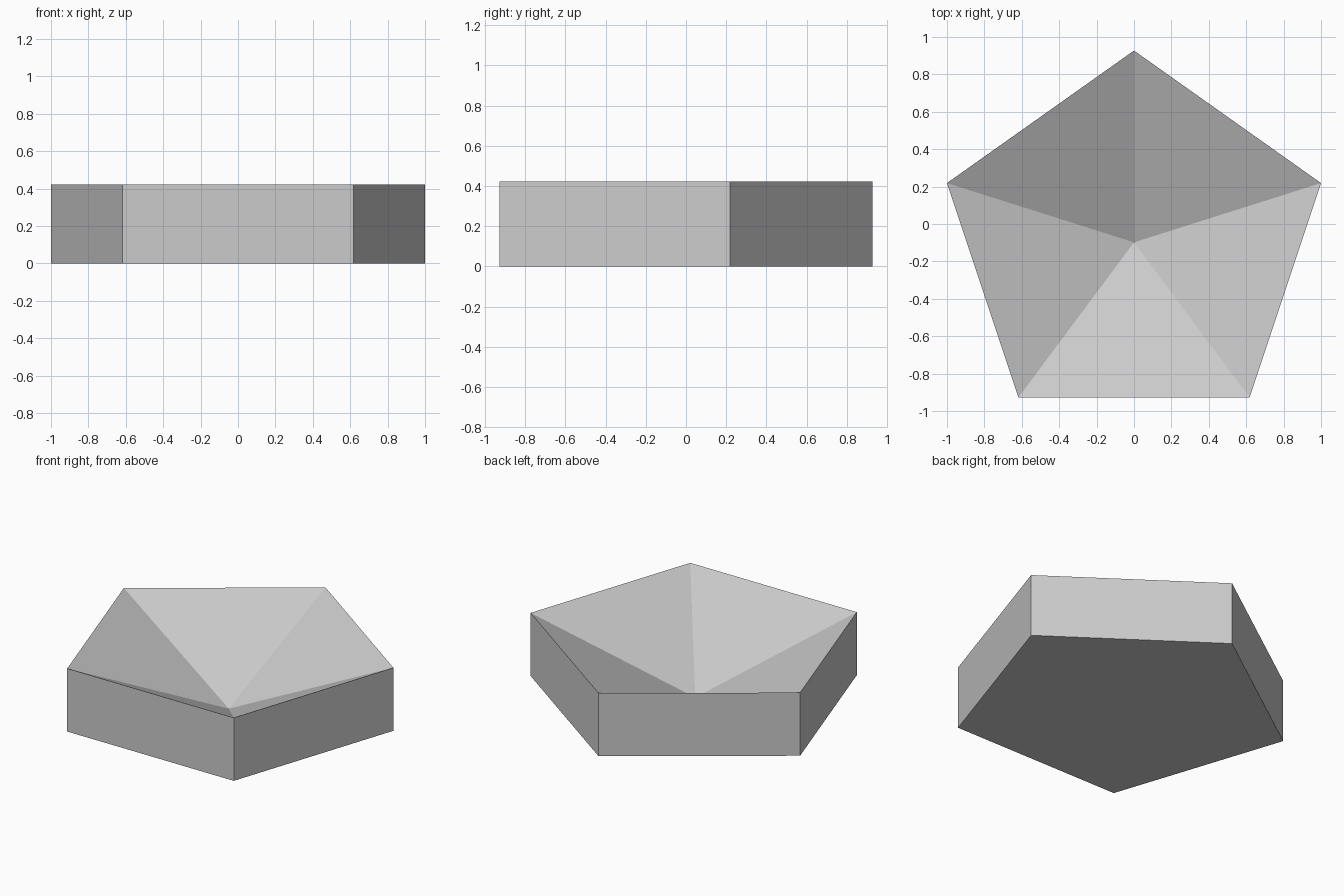
import bpy, bmesh
from math import sin, cos, radians

cube = bpy.data.objects.get("Cube")
if cube:
    bpy.data.objects.remove(cube, do_unlink=True)

SIDES = 5
RADIUS = 1 / sin(radians(72))
SQUASH = 0.975          # slightly flattened front to back
CENTRE_Y = -0.098
HEIGHT = 0.423
PIT_Z = 0.002           # lowest point of the hollow

# Plain grey material
grey = bpy.data.materials.new("light_grey")
grey.use_nodes = True
colour = (0.6, 0.6, 0.6, 1)
grey.diffuse_color = colour
bsdf = next(n for n in grey.node_tree.nodes if n.type == 'BSDF_PRINCIPLED')
bsdf.inputs["Base Color"].default_value = colour


def ring(bm, z):
    """Pentagon of vertices with one corner pointing to the back."""
    angles = [radians(90 + 360 * i / SIDES) for i in range(SIDES)]
    return [bm.verts.new((RADIUS * cos(a), CENTRE_Y + RADIUS * SQUASH * sin(a), z))
            for a in angles]


# Pentagonal block: flat base, upright walls, hollow sloping to the middle
bm = bmesh.new()
base = ring(bm, 0)
rim = ring(bm, HEIGHT)
pit = bm.verts.new((0, CENTRE_Y, PIT_Z))
bm.faces.new(base[::-1])
for i in range(SIDES):
    j = (i + 1) % SIDES
    bm.faces.new((base[i], base[j], rim[j], rim[i]))
    bm.faces.new((rim[i], rim[j], pit))
bmesh.ops.recalc_face_normals(bm, faces=bm.faces)

mesh = bpy.data.meshes.new("pentagonal_dish")
bm.to_mesh(mesh)
bm.free()
mesh.materials.append(grey)
dish = bpy.data.objects.new("pentagonal_dish", mesh)
bpy.context.collection.objects.link(dish)
